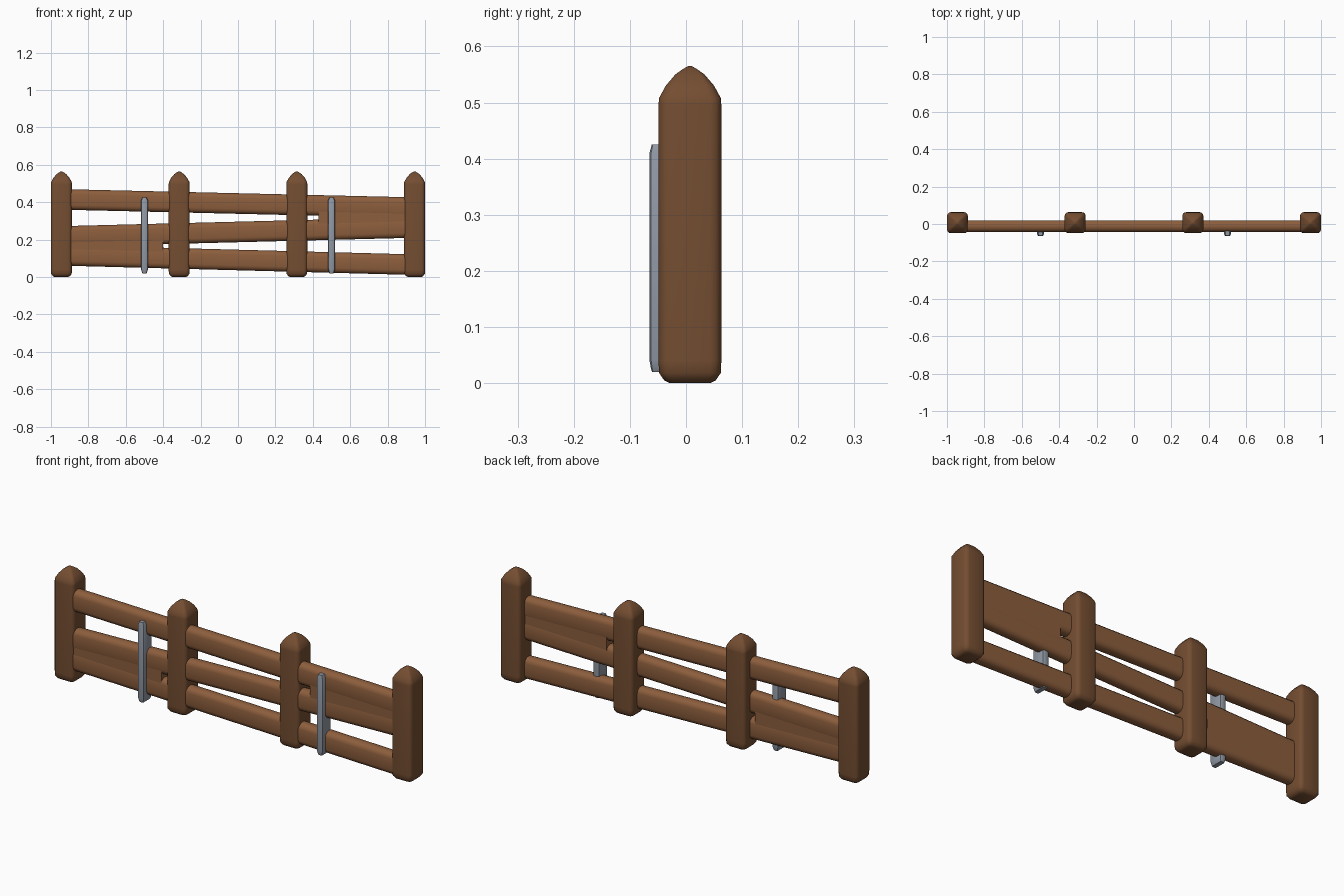
import bpy, bmesh, math
from mathutils import Vector

if "Cube" in bpy.data.objects:
    bpy.data.objects.remove(bpy.data.objects["Cube"])


def material(name, rgb):
    m = bpy.data.materials.new(name)
    m.use_nodes = True
    m.diffuse_color = (*rgb, 1)
    m.node_tree.nodes["Principled BSDF"].inputs["Base Color"].default_value = (*rgb, 1)
    return m


POST_WOOD = material("dark_wood", (0.175, 0.075, 0.031))
RAIL_WOOD = material("warm_wood", (0.265, 0.112, 0.046))
STEEL = material("grey_metal", (0.28, 0.315, 0.37))


def rounded_rect(half_u, half_v, radius, steps=3):
    """Outline of a rectangle with rounded corners."""
    points = []
    for i, (su, sv) in enumerate([(1, 1), (-1, 1), (-1, -1), (1, -1)]):
        for k in range(steps + 1):
            a = math.pi / 2 * (i + k / steps)
            points.append((su * (half_u - radius) + radius * math.cos(a),
                           sv * (half_v - radius) + radius * math.sin(a)))
    return points


def loft(name, rings, mat, angle=40):
    """Skin a closed solid over matching rings of points."""
    bm = bmesh.new()
    loops = [[bm.verts.new(p) for p in ring] for ring in rings]
    n = len(loops[0])
    for a, b in zip(loops, loops[1:]):
        for i in range(n):
            j = (i + 1) % n
            bm.faces.new((a[i], a[j], b[j], b[i]))
    bm.faces.new(loops[0])
    bm.faces.new(loops[-1])
    bmesh.ops.recalc_face_normals(bm, faces=bm.faces)
    mesh = bpy.data.meshes.new(name)
    bm.to_mesh(mesh)
    bm.free()
    mesh.materials.append(mat)
    obj = bpy.data.objects.new(name, mesh)
    bpy.context.collection.objects.link(obj)
    bpy.ops.object.select_all(action="DESELECT")
    obj.select_set(True)
    bpy.context.view_layer.objects.active = obj
    bpy.ops.object.shade_smooth_by_angle(angle=math.radians(angle))
    return obj


# Posts: softened square timbers with a pointed crown
POST_PROFILE = [(0.0, 0.036), (0.005, 0.046), (0.018, 0.055), (0.04, 0.056), (0.495, 0.056),
                (0.508, 0.055), (0.53, 0.043), (0.55, 0.026), (0.56, 0.012), (0.565, 0.003)]
for i in range(4):
    x = -0.944 + i * 0.6293
    rings = [[Vector((x + u, 0.007 + v, z)) for u, v in rounded_rect(h, h, h * 0.35)]
             for z, h in POST_PROFILE]
    loft(f"post_{i + 1}", rings, POST_WOOD)

# Rails: three slightly sloping rounded planks
RAIL_END = 0.94
RAIL_Y = -0.011
RAILS = {"top": (0.415, 0.371), "middle": (0.217, 0.265), "bottom": (0.116, 0.066)}


def rail_z(rail, x):
    left, right = RAILS[rail]
    return left + (right - left) * (x + RAIL_END) / (2 * RAIL_END)


for rail in RAILS:
    rings = [[Vector((x, RAIL_Y + u, rail_z(rail, x) + v))
              for u, v in rounded_rect(0.031, 0.055, 0.026)]
             for x in (-RAIL_END, RAIL_END)]
    loft(rail + "_rail", rings, RAIL_WOOD)


# Infill boards where two rails merge
def infill(name, lower, upper, x_ends):
    rings = []
    for x in x_ends:
        low, high = rail_z(lower, x), rail_z(upper, x)
        rings.append([Vector((x, RAIL_Y + y, z))
                      for y, z in ((-0.03, low), (0.03, low), (0.03, high), (-0.03, high))])
    loft(name, rings, RAIL_WOOD)


infill("left_infill", "bottom", "middle", (-0.93, -0.40))
infill("right_infill", "middle", "top", (0.43, 0.93))

# Metal straps on the front, with tapered ends
STRAP_PROFILE = [(0.02, 0.6), (0.025, 0.75), (0.04, 1.0), (0.41, 1.0), (0.425, 0.65)]
for side, x in (("right", -0.5), ("left", 0.5)):
    rings = [[Vector((x + u, -0.03 + v, z))
              for u, v in rounded_rect(0.018 * s, 0.024 + 0.011 * s, 0.010 * s, 2)]
             for z, s in STRAP_PROFILE]
    loft(side + "_strap", rings, STEEL)
